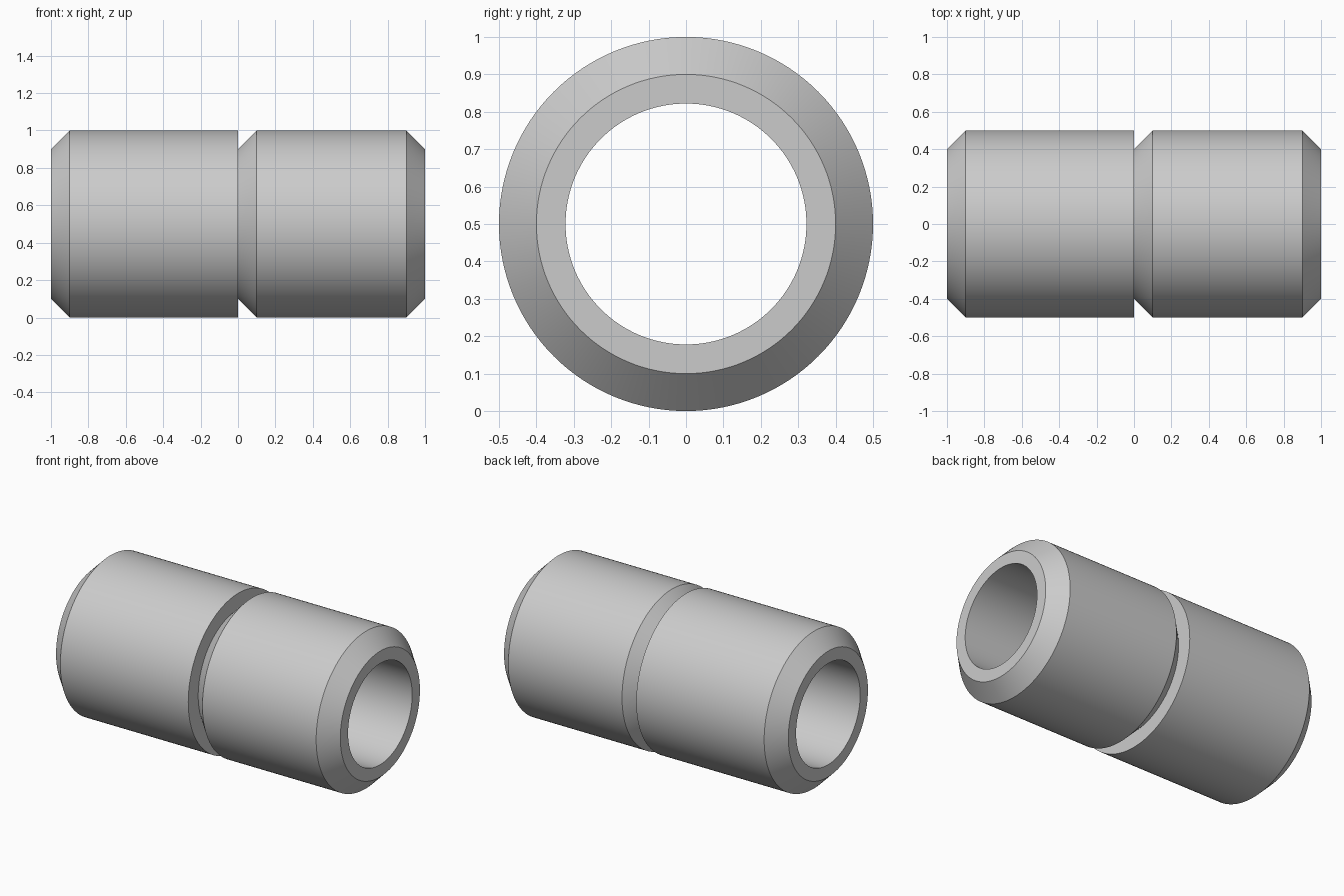
import bpy
import bmesh
import math
from mathutils import Vector

cube = bpy.data.objects.get("Cube")
if cube:
    bpy.data.objects.remove(cube, do_unlink=True)

SEGMENTS = 128
OUTER, RIM, BORE, CHAMFER = 0.5, 0.4, 0.322, 0.1

# Plain grey metal
grey = bpy.data.materials.new("grey_metal")
grey.use_nodes = True
colour = (0.6, 0.6, 0.6, 1.0)
grey.diffuse_color = colour
grey.node_tree.nodes["Principled BSDF"].inputs["Base Color"].default_value = colour

# Wall section as (x, radius): bevelled ends and a one-sided V groove at the middle
profile = [
    (-1, BORE), (-1, RIM), (-1 + CHAMFER, OUTER),
    (0, OUTER), (0, RIM), (CHAMFER, OUTER),
    (1 - CHAMFER, OUTER), (1, RIM), (1, BORE),
]

# Revolve the section around the sleeve's long axis
bm = bmesh.new()
rings = []
for i in range(SEGMENTS):
    a = 2 * math.pi * i / SEGMENTS
    rings.append([bm.verts.new(Vector((x, r * math.sin(a), OUTER + r * math.cos(a))))
                  for x, r in profile])
for i, ring in enumerate(rings):
    following = rings[(i + 1) % SEGMENTS]
    for j in range(len(profile)):
        k = (j + 1) % len(profile)
        bm.faces.new((ring[j], ring[k], following[k], following[j]))
bmesh.ops.recalc_face_normals(bm, faces=bm.faces)

mesh = bpy.data.meshes.new("grooved_sleeve")
bm.to_mesh(mesh)
bm.free()
mesh.materials.append(grey)
sleeve = bpy.data.objects.new("grooved_sleeve", mesh)
bpy.context.collection.objects.link(sleeve)

# Smooth round walls, crisp bevel edges
bpy.ops.object.select_all(action="DESELECT")
sleeve.select_set(True)
bpy.context.view_layer.objects.active = sleeve
bpy.ops.object.shade_smooth_by_angle(angle=math.radians(30))
